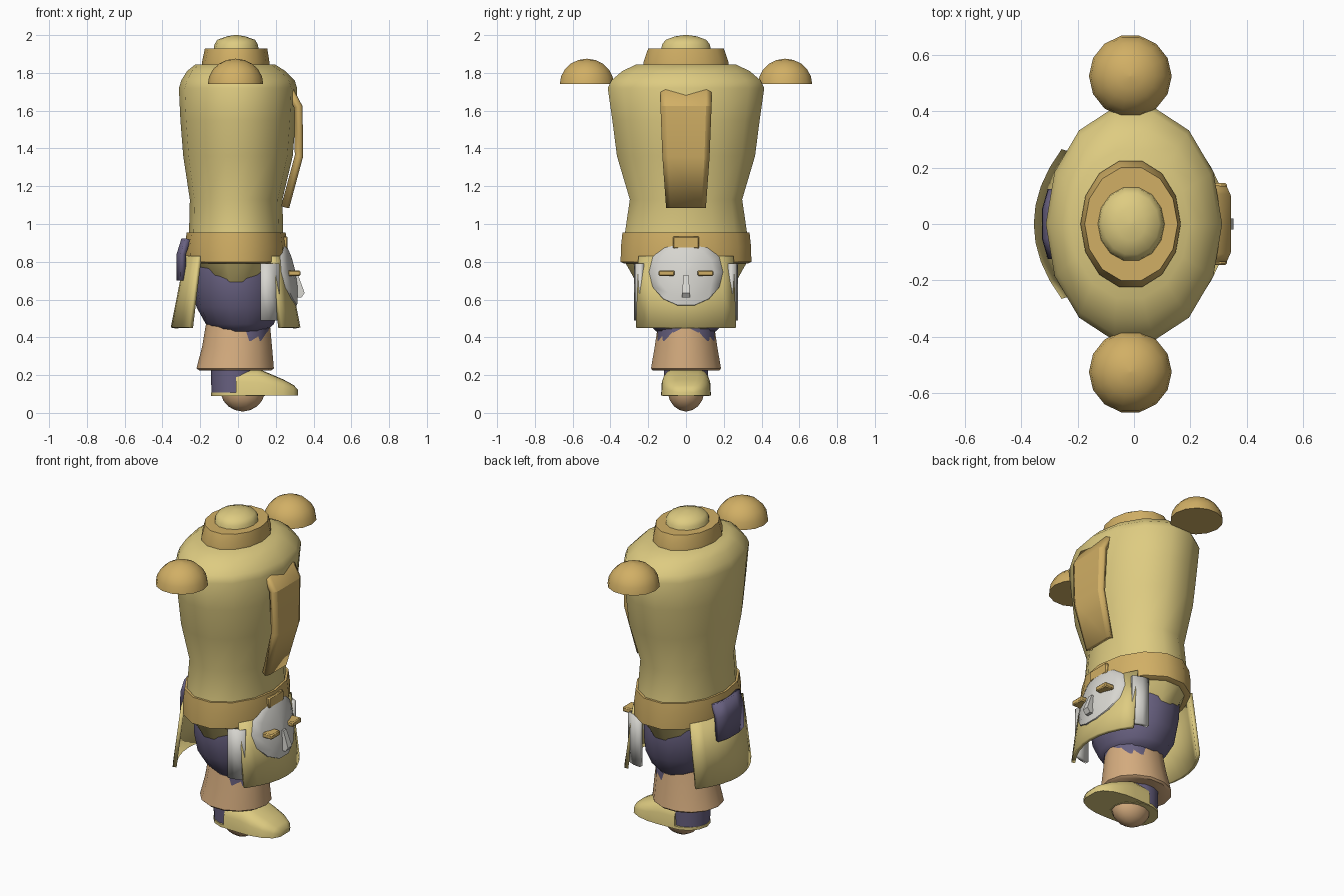
import bpy, bmesh, math

cube = bpy.data.objects.get("Cube")
if cube:
    bpy.data.objects.remove(cube, do_unlink=True)


def material(name, r, g, b):
    m = bpy.data.materials.new(name)
    m.use_nodes = True
    m.diffuse_color = (r, g, b, 1)
    m.node_tree.nodes["Principled BSDF"].inputs["Base Color"].default_value = (r, g, b, 1)
    return m


KHAKI = material("khaki", .73, .60, .22)
GOLD = material("gold", .64, .43, .13)
PURPLE = material("purple", .14, .12, .22)
PEACH = material("peach", .66, .41, .21)
WHITE = material("off_white", .68, .67, .63)


def finish(name, bm, mat, angle=40):
    bmesh.ops.recalc_face_normals(bm, faces=bm.faces)
    me = bpy.data.meshes.new(name)
    bm.to_mesh(me)
    bm.free()
    me.materials.append(mat)
    ob = bpy.data.objects.new(name, me)
    bpy.context.collection.objects.link(ob)
    bpy.ops.object.select_all(action='DESELECT')
    ob.select_set(True)
    bpy.context.view_layer.objects.active = ob
    bpy.ops.object.shade_smooth_by_angle(angle=math.radians(angle))
    return ob


def skin(name, rows, mat, closed=True, thick=0, angle=40):
    """Join rows of points into a capped tube, or an open sheet with thickness."""
    bm = bmesh.new()
    vs = [[bm.verts.new(p) for p in row] for row in rows]
    n = len(rows[0])
    for a, b in zip(vs, vs[1:]):
        for i in range(n if closed else n - 1):
            j = (i + 1) % n
            bm.faces.new((a[i], a[j], b[j], b[i]))
    if closed:
        bm.faces.new(vs[0])
        bm.faces.new(vs[-1])
    ob = finish(name, bm, mat, angle)
    if thick:
        mod = ob.modifiers.new("thickness", 'SOLIDIFY')
        mod.thickness = thick
        mod.offset = 0
    return ob


def loft(name, sections, mat, cy=0, n=14, angle=40):
    """Stack ellipses given as (z, centre x, radius x, radius y)."""
    turn = [2 * math.pi * i / n for i in range(n)]
    return skin(name, [[(cx + rx * math.cos(t), cy + ry * math.sin(t), z) for t in turn]
                       for z, cx, rx, ry in sections], mat, angle=angle)


def box(name, x, y, z, mat, bevel=.006):
    bm = bmesh.new()
    bmesh.ops.create_cube(bm, size=1)
    for v in bm.verts:
        v.co = [(a + b) / 2 + c * (b - a) for (a, b), c in zip((x, y, z), v.co)]
    ob = finish(name, bm, mat, 30)
    ob.modifiers.new("bevel", 'BEVEL').width = bevel
    return ob


# Torso, collar and cap
loft("torso", [(.93, -.01, .25, .335), (1.13, -.01, .245, .305), (1.36, 0, .29, .375),
               (1.55, 0, .305, .4), (1.72, 0, .313, .425), (1.76, 0, .3, .405),
               (1.81, -.01, .26, .345), (1.845, -.015, .21, .27)], KHAKI, angle=60)
loft("collar", [(1.83, -.012, .178, .23), (1.86, -.012, .178, .23),
                (1.93, -.01, .165, .205)], GOLD)
loft("cap", [(1.92, -.01, .12, .135), (1.95, -.01, .115, .13), (1.975, -.01, .1, .11),
             (1.993, -.01, .05, .06), (2.0, -.01, .01, .01)], KHAKI, angle=60)

# Half-dome shoulder pads
for side, y in (("right", -.525), ("left", .525)):
    dome = [(1.74 + .135 * math.sin(t), -.013, .147 * math.cos(t), .147 * math.cos(t))
            for t in (k * math.pi / 10.1 for k in range(6))]
    loft(side + "_shoulder_pad", dome, GOLD, cy=y, angle=50)

# Chest plate bent down the torso
plate_path = [(.255, 1.75, .13), (.325, 1.62, .128), (.328, 1.36, .117), (.255, 1.09, .097)]
skin("chest_plate", [[(x - .012, -w, z), (x, -w * .8, z), (x, w * .8, z), (x - .012, w, z)]
                     for x, z, w in plate_path], GOLD, False, .035, 25)

# Belt, hip taper and padded trousers
loft("belt", [(.79, -.01, .245, .335), (.8, -.01, .268, .355), (.88, -.01, .272, .353),
              (.955, -.01, .262, .345)], GOLD)
loft("hips", [(.67, -.01, .1, .25), (.7, -.01, .16, .275), (.81, -.01, .24, .338)], KHAKI)
loft("trousers", [(.43, .02, .13, .16), (.47, .01, .18, .2), (.56, 0, .22, .25),
                  (.66, -.005, .232, .268), (.76, -.01, .232, .27), (.82, -.01, .22, .25)],
     PURPLE, angle=60)
loft("trouser_cuff", [(.38, .03, .14, .155), (.48, .03, .14, .155)], PURPLE)


# Curved skirt guards, front and back
def guard_x(y, z):
    t = (.83 - z) / .38
    return .245 + .075 * t - (.07 + .02 * t) * (y / .25) ** 2


for label, sign, shift in (("front", 1, 0), ("back", -1, .025)):
    rows = []
    for z in (.83, .64, .45):
        w = .247 + .013 * (.83 - z) / .38
        rows.append([(sign * (guard_x(w * k / 4, z) + shift), w * k / 4, z)
                     for k in range(-4, 5)])
    skin(label + "_guard", rows, KHAKI, False, .022)

# Pale side panels and back pouch
for side, s in (("right", -1), ("left", 1)):
    skin(side + "_side_panel",
         [[(.12, s * .262, z), (.16, s * .258, z), (.215, s * .235, z)]
          for z in (.79, .64, .49)], WHITE, False, .025)
skin("back_pouch", [[(-x + .02, -.12, z), (-x, -.05, z), (-x, .05, z), (-x + .02, .12, z)]
                    for z, x in ((.92, .285), (.84, .31), (.70, .312))],
     PURPLE, False, .03)

# Rounded mask on the front guard
mask_rows = []
for s in (1.0, .97, .75, .45, .04):
    ring = []
    for i in range(14):
        t = 2 * math.pi * i / 14
        y, z = .2 * s * math.cos(t), .745 + .185 * s * math.sin(t)
        lift = -.005 if s == 1 else .018 + .025 * (1 - s * s)
        ring.append((guard_x(y, min(z, .85)) + lift - max(0, z - .85) * .3, y, z))
    mask_rows.append(ring)
skin("mask", mask_rows, WHITE, angle=50)
box("mask_crest", (.21, .262), (-.07, .07), (.87, .935), GOLD)
for side, s in (("right", -1), ("left", 1)):
    box(side + "_eye", (.265, .33), sorted((s * .06, s * .145)), (.725, .755), GOLD)
skin("nose", [[(.29, -w, z), (x, -w, z), (x, w, z), (.29, w, z)]
              for z, x, w in ((.61, .335, .02), (.635, .353, .02), (.73, .318, .014))],
     WHITE, angle=25)

# Flared leg, ankle and ball under the sole
loft("leg", [(.225, -.015, .19, .18), (.235, -.015, .205, .19), (.35, -.005, .185, .17),
             (.48, 0, .168, .15)], PEACH)
loft("ankle", [(.1, -.02, .12, .115), (.25, -.02, .125, .12)], PURPLE)
ball = [(.12 - .112 * math.cos(t), .025, .118 * math.sin(t), .1 * math.sin(t))
        for t in (.05, .35, .7, 1.05, 1.4, 1.75)]
loft("sole_ball", ball, PEACH, angle=60)

# Shoe arched over the foot, with a thin heel sole
shoe_rows = []
for x, w, h in ((-.01, .128, .145), (.1, .132, .145), (.17, .13, .115), (.24, .115, .085),
                (.295, .085, .055), (.318, .045, .03)):
    arch = [math.pi * k / 10 for k in range(11)]
    shoe_rows.append([(x, w * math.copysign(abs(math.cos(t)) ** .6, math.cos(t)),
                       .092 + h * max(0, math.sin(t)) ** .6) for t in arch])
skin("shoe", shoe_rows, KHAKI, angle=50)
loft("heel_sole", [(.09, 0, .142, .128), (.108, 0, .142, .128)], KHAKI)
